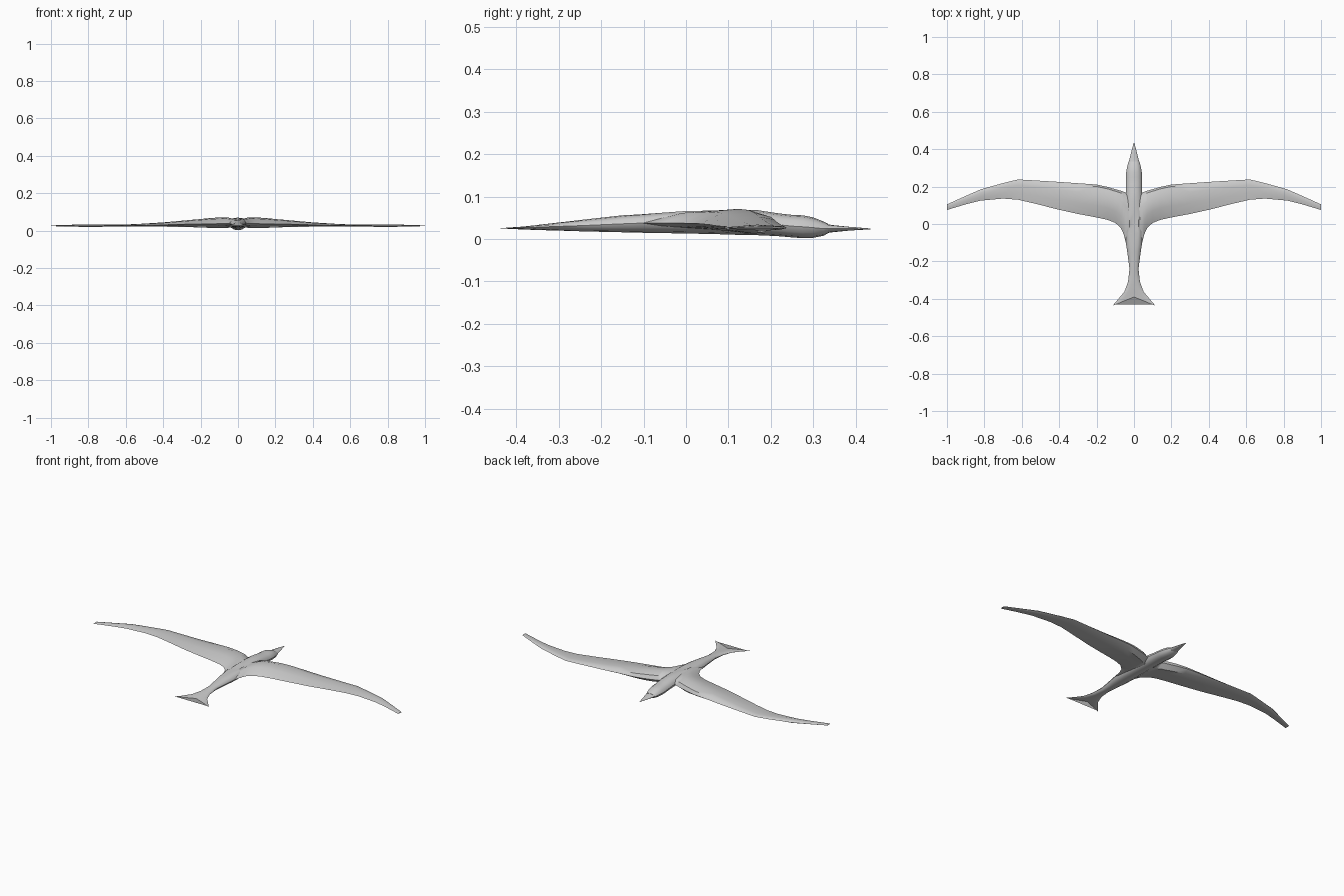
import bpy
import math

grey = bpy.data.materials.new("plumage_grey")
grey.diffuse_color = (0.6, 0.6, 0.6, 1)


def loft(name, rings):
    """Skin closed rings of points into one capped, smooth-shaded object."""
    n = len(rings[0])
    verts = [p for ring in rings for p in ring]
    faces = []
    for r in range(len(rings) - 1):
        for i in range(n):
            j = (i + 1) % n
            faces.append((r * n + i, r * n + j, (r + 1) * n + j, (r + 1) * n + i))
    faces.append(tuple(reversed(range(n))))
    faces.append(tuple(range((len(rings) - 1) * n, len(rings) * n)))
    mesh = bpy.data.meshes.new(name)
    mesh.from_pydata(verts, [], faces)
    obj = bpy.data.objects.new(name, mesh)
    bpy.context.collection.objects.link(obj)
    mesh.materials.append(grey)
    bpy.ops.object.select_all(action='DESELECT')
    obj.select_set(True)
    bpy.context.view_layer.objects.active = obj
    bpy.ops.object.mode_set(mode='EDIT')
    bpy.ops.mesh.select_all(action='SELECT')
    bpy.ops.mesh.normals_make_consistent(inside=False)
    bpy.ops.object.mode_set(mode='OBJECT')
    bpy.ops.object.shade_smooth_by_angle(angle=math.radians(40))
    return obj


def body_ring(y, w, bottom, top, groove=0.0, sweep=0.0):
    """Twelve-sided cross-section with an optional groove along the back."""
    mid, h = (top + bottom) / 2, (top - bottom) / 2
    pts = []
    for k in range(12):
        a = math.radians(30 * k)
        s = math.sin(a)
        z = mid + h * math.cos(a) - (groove if k == 0 else 0)
        pts.append((w * s, y - sweep * abs(s), z))
    return pts


# Body, head and forked tail: y, half width, bottom, top, groove, sweep
loft("body", [body_ring(*s) for s in [
    (-0.390, 0.115, 0.024, 0.027, 0, 0.047),
    (-0.365, 0.085, 0.022, 0.030, 0, 0.037),
    (-0.340, 0.052, 0.021, 0.034, 0, 0.023),
    (-0.300, 0.032, 0.020, 0.039, 0, 0.010),
    (-0.240, 0.024, 0.018, 0.046),
    (-0.150, 0.036, 0.016, 0.056),
    (-0.110, 0.042, 0.015, 0.060, 0.002),
    (-0.050, 0.046, 0.014, 0.066, 0.010),
    (0.000, 0.046, 0.013, 0.070, 0.013),
    (0.060, 0.046, 0.012, 0.071, 0.008),
    (0.120, 0.045, 0.010, 0.070),
    (0.170, 0.044, 0.009, 0.068),
    (0.215, 0.043, 0.007, 0.061),
    (0.250, 0.043, 0.004, 0.057),
    (0.275, 0.042, 0.002, 0.056),
    (0.300, 0.038, 0.003, 0.051),
    (0.325, 0.032, 0.008, 0.041),
    (0.335, 0.028, 0.014, 0.036)]])

# Beak
loft("beak", [body_ring(*s) for s in [
    (0.325, 0.029, 0.013, 0.036),
    (0.345, 0.025, 0.016, 0.033),
    (0.385, 0.015, 0.020, 0.029),
    (0.435, 0.001, 0.023, 0.025)]])

# Wing sections: x, leading y, trailing y, bottom z, top z
WING = [
    (0.020, 0.165, -0.150, 0.018, 0.062),
    (0.044, 0.168, -0.100, 0.016, 0.068),
    (0.055, 0.172, -0.055, 0.015, 0.070),
    (0.070, 0.178, -0.022, 0.014, 0.071),
    (0.100, 0.186, 0.006, 0.013, 0.070),
    (0.140, 0.198, 0.022, 0.014, 0.068),
    (0.200, 0.211, 0.035, 0.017, 0.062),
    (0.300, 0.218, 0.054, 0.020, 0.053),
    (0.400, 0.225, 0.076, 0.021, 0.044),
    (0.530, 0.233, 0.109, 0.022, 0.036),
    (0.620, 0.238, 0.130, 0.022, 0.032),
    (0.700, 0.219, 0.136, 0.021, 0.032),
    (0.820, 0.185, 0.125, 0.020, 0.034),
    (0.900, 0.150, 0.105, 0.022, 0.031),
    (1.000, 0.105, 0.075, 0.024, 0.028)]

# Airfoil outline: fraction of chord from leading edge, fraction of height
FOIL = [(0.0, 0.40), (0.06, 0.78), (0.28, 1.0), (0.65, 0.88), (1.0, 0.42),
        (0.80, 0.28), (0.45, 0.16), (0.15, 0.0)]

for side, name in ((1, "right_wing"), (-1, "left_wing")):
    loft(name, [[(side * x, lead + c * (trail - lead), low + h * (top - low))
                 for c, h in FOIL] for x, lead, trail, low, top in WING])
